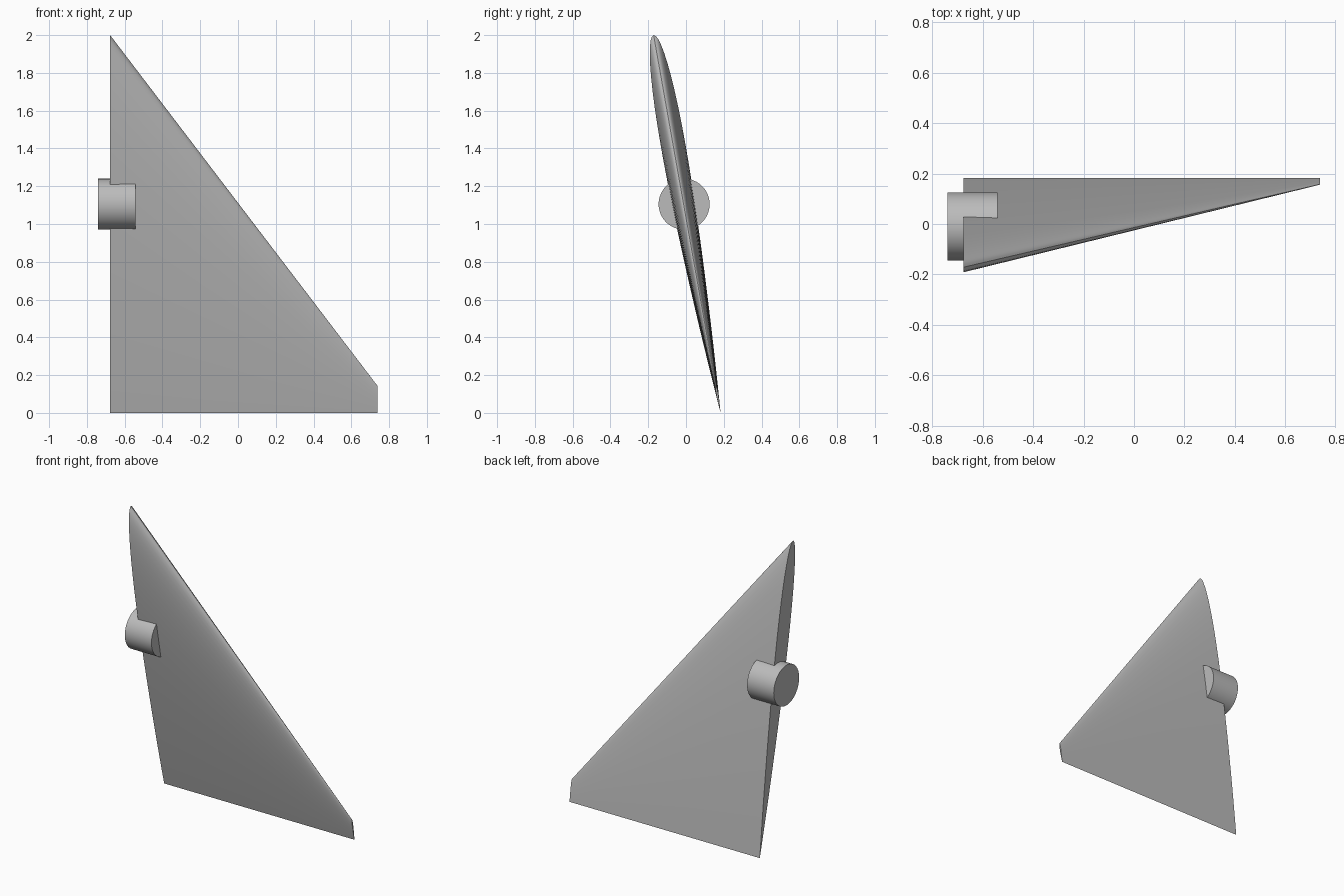
import bpy, bmesh, math

cube = bpy.data.objects.get("Cube")
if cube:
    bpy.data.objects.remove(cube, do_unlink=True)

metal = bpy.data.materials.new("neutral_grey")
metal.use_nodes = True
GREY = (0.5, 0.5, 0.5, 1)
metal.diffuse_color = GREY
metal.node_tree.nodes["Principled BSDF"].inputs["Base Color"].default_value = GREY


def airfoil(steps=28, thickness=0.064):
    """Symmetric section: (chord fraction, offset), nose at 0, sharp tail at 1."""
    def half(c):
        return 5 * thickness * (0.2969 * math.sqrt(c) - 0.126 * c - 0.3516 * c**2
                                + 0.2843 * c**3 - 0.1036 * c**4)
    cs = [(1 - math.cos(math.pi * i / steps)) / 2 for i in range(steps + 1)]
    upper = [(c, half(c)) for c in cs[:-1]] + [(1, 0)]
    lower = [(c, -half(c)) for c in reversed(cs[1:-1])]
    return upper + lower


def section(bm, x, chord):
    """Airfoil ring with its tail on the straight lower edge, leaning forward."""
    lean = math.radians(10.05)
    tail_y = 0.183
    ring = []
    for c, t in airfoil():
        up = (1 - c) * chord
        off = t * chord
        y = tail_y - up * math.sin(lean) + off * math.cos(lean)
        z = up * math.cos(lean) + off * math.sin(lean)
        ring.append(bm.verts.new((x, y, z)))
    return ring


def finish(bm, name):
    bmesh.ops.recalc_face_normals(bm, faces=bm.faces)
    mesh = bpy.data.meshes.new(name)
    bm.to_mesh(mesh)
    bm.free()
    obj = bpy.data.objects.new(name, mesh)
    bpy.context.collection.objects.link(obj)
    mesh.materials.append(metal)
    bpy.ops.object.select_all(action='DESELECT')
    obj.select_set(True)
    bpy.context.view_layer.objects.active = obj
    bpy.ops.object.shade_smooth_by_angle(angle=math.radians(35))
    return obj


# Tapered fin lofted from root to tip, with flat end caps
bm = bmesh.new()
root = section(bm, -0.677, 2.031)
tip = section(bm, 0.738, 0.146)
for i in range(len(root)):
    j = (i + 1) % len(root)
    bm.faces.new((root[i], root[j], tip[j], tip[i]))
bm.faces.new(root)
bm.faces.new(tip)
finish(bm, "fin")

# Pivot shaft passing into the root of the fin
bm = bmesh.new()
bmesh.ops.create_cone(bm, cap_ends=True, segments=64, radius1=0.135, radius2=0.135, depth=0.198)
shaft = finish(bm, "pivot_shaft")
shaft.rotation_euler = (0, math.pi / 2, 0)
shaft.location = (-0.641, -0.01, 1.105)
